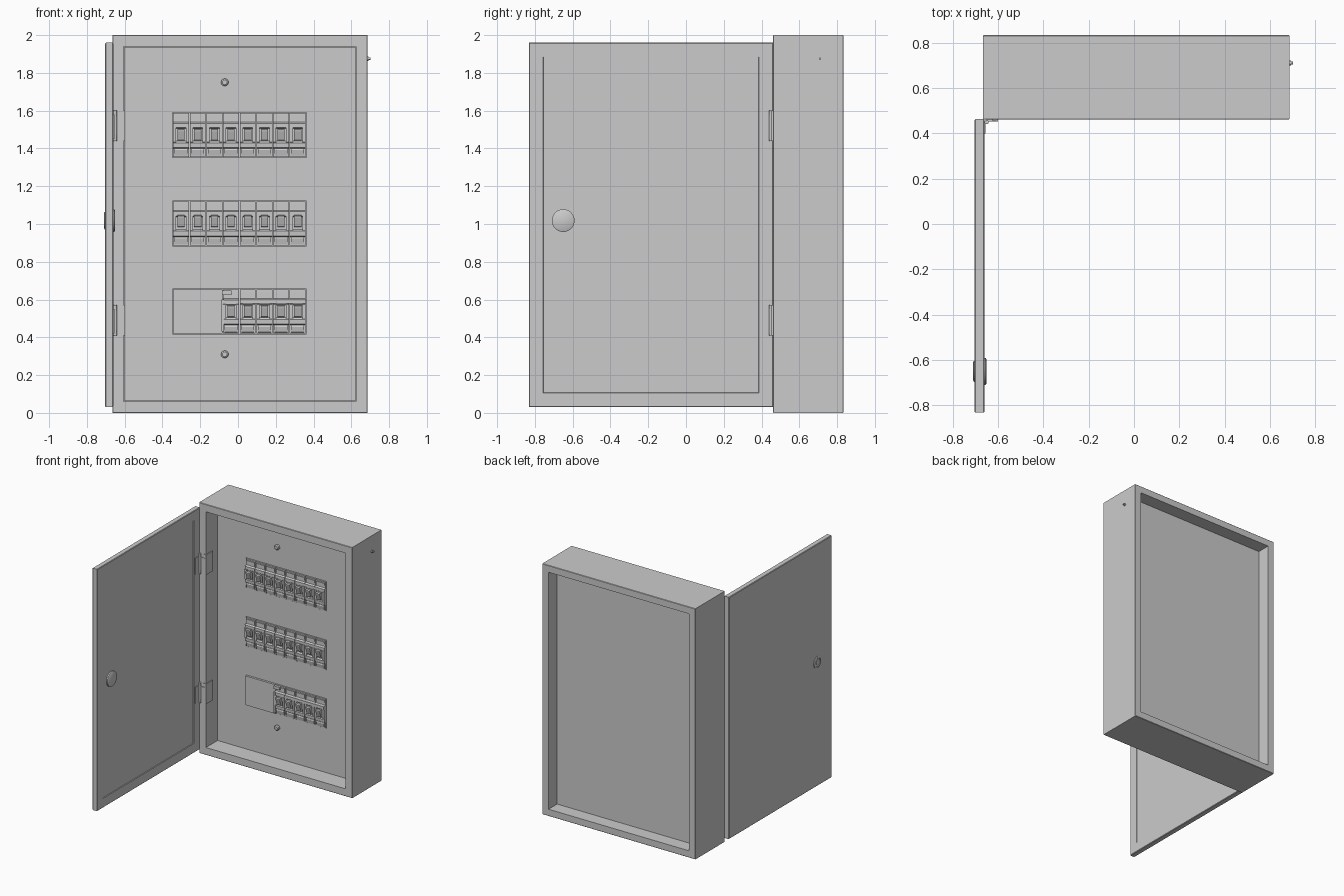
import bpy, bmesh, math
from mathutils import Matrix, Vector

if "Cube" in bpy.data.objects:
    bpy.data.objects.remove(bpy.data.objects["Cube"])


def finish(name, bm, smooth=False):
    bmesh.ops.recalc_face_normals(bm, faces=bm.faces)
    me = bpy.data.meshes.new(name)
    bm.to_mesh(me)
    bm.free()
    ob = bpy.data.objects.new(name, me)
    bpy.context.collection.objects.link(ob)
    if smooth:
        bpy.ops.object.select_all(action='DESELECT')
        ob.select_set(True)
        bpy.context.view_layer.objects.active = ob
        bpy.ops.object.shade_smooth_by_angle(angle=math.radians(35))
    return ob


def add_box(bm, x, y, z):
    size = Vector((x[1] - x[0], y[1] - y[0], z[1] - z[0]))
    mid = Vector((sum(x) / 2, sum(y) / 2, sum(z) / 2))
    bmesh.ops.create_cube(bm, size=1, matrix=Matrix.Translation(mid) @ Matrix.Diagonal((*size, 1)))


def add_cyl(bm, loc, axis, r1, r2, depth, n=24):
    rot = {'X': Matrix.Rotation(math.pi / 2, 4, 'Y'), 'Y': Matrix.Rotation(math.pi / 2, 4, 'X'),
           'Z': Matrix.Identity(4)}[axis]
    bmesh.ops.create_cone(bm, cap_ends=True, segments=n, radius1=r1, radius2=r2, depth=depth,
                          matrix=Matrix.Translation(loc) @ rot)


def add_prism(bm, pts, x0, x1):
    # (y, z) profile extruded along x
    a = [bm.verts.new((x0, *p)) for p in pts]
    b = [bm.verts.new((x1, *p)) for p in pts]
    bm.faces.new(a)
    bm.faces.new(b)
    for i in range(len(pts)):
        j = (i + 1) % len(pts)
        bm.faces.new((a[i], a[j], b[j], b[i]))


def rect_loft(name, a, b, loops, axis):
    # rectangular loops (inset, depth) joined in sequence, capped at both ends
    bm = bmesh.new()
    rings = []
    for ins, d in loops:
        c = [(a[0] + ins, b[0] + ins), (a[1] - ins, b[0] + ins), (a[1] - ins, b[1] - ins), (a[0] + ins, b[1] - ins)]
        rings.append([bm.verts.new((d, u, v) if axis == 'X' else (u, d, v)) for u, v in c])
    for r, s in zip(rings, rings[1:]):
        for i in range(4):
            j = (i + 1) % 4
            bm.faces.new((r[i], r[j], s[j], s[i]))
    bm.faces.new(rings[0])
    bm.faces.new(rings[-1])
    return finish(name, bm)


# cabinet shell: recessed back, mitred rims, open front
rect_loft("cabinet_shell", (-0.665, 0.685), (0, 2),
          [(0.055, 0.725), (0.055, 0.833), (0.003, 0.833), (0, 0.83), (0, 0.463), (0.003, 0.46),
           (0.06, 0.46), (0.06, 0.655)], 'Y')

# door, swung open at a right angle
rect_loft("door", (-0.832, 0.462), (0.03, 1.96),
          [(0.004, -0.703), (0, -0.699), (0, -0.664), (0.004, -0.66), (0.075, -0.66), (0.077, -0.665)], 'X')

# inner cover panel with one opening per breaker row
rows = [1.355, 0.887, 0.42]
X0, X1, W, H = -0.345, 0.36, 0.705 / 8, 0.232
bm = bmesh.new()
add_box(bm, (-0.601, 0.621), (0.60, 0.615), (0.064, 1.936))
panel = finish("cover_panel", bm)
for z in rows:
    bm = bmesh.new()
    add_box(bm, (X0 - 0.003, X1 + 0.003), (0.58, 0.63), (z - 0.003, z + H + 0.003))
    cutter = finish("opening_cutter", bm)
    cutter.hide_render = True
    cutter.hide_set(True)
    mod = panel.modifiers.new("opening", 'BOOLEAN')
    mod.object = cutter
    mod.operation = 'DIFFERENCE'
    mod.solver = 'EXACT'


def breaker_mesh(toggle_z):
    bm = bmesh.new()
    h = W / 2 - 0.002
    # stepped body
    add_prism(bm, [(0.65, 0), (0.595, 0), (0.592, 0.045), (0.578, 0.05), (0.576, 0.075), (0.584, 0.085),
                   (0.584, 0.15), (0.576, 0.155), (0.576, 0.178), (0.590, 0.185), (0.592, H), (0.65, H)], -h, h)
    # toggle side cheeks
    for s in (-1, 1):
        xs = sorted((s * h, s * 0.026))
        add_prism(bm, [(0.59, 0.075), (0.574, 0.078), (0.572, 0.155), (0.59, 0.16)], *xs)
    # lower terminal cover and upper label plate
    add_prism(bm, [(0.60, 0.006), (0.588, 0.008), (0.582, 0.036), (0.585, 0.044), (0.60, 0.046)], -h + 0.008, h - 0.008)
    add_box(bm, (-h + 0.006, h - 0.006), (0.585, 0.60), (0.192, 0.222))
    # toggle lever
    t = toggle_z
    add_prism(bm, [(0.59, t - 0.03), (0.568, t - 0.026), (0.552, t + 0.02), (0.55, t + 0.03),
                   (0.558, t + 0.036), (0.59, t + 0.03)], -0.019, 0.019)
    return finish("breaker", bm)


# three rows of breakers sharing two meshes
protos = [breaker_mesh(0.115), breaker_mesh(0.125)]
for r, z in enumerate(rows):
    for i in range(3 if r == 2 else 0, 8):
        ob = bpy.data.objects.new("breaker", protos[r % 2].data)
        ob.location = (X0 + W * (i + 0.5), 0, z)
        bpy.context.collection.objects.link(ob)
for p in protos:
    bpy.data.objects.remove(p)

# blank plate, tie bar and end clip of the bottom row
bm = bmesh.new()
add_box(bm, (X0, X0 + 3 * W - 0.002), (0.588, 0.64), (0.42, 0.42 + H))
finish("blank_plate", bm)
bm = bmesh.new()
add_box(bm, (0.01, X1), (0.566, 0.59), (0.578, 0.602))
finish("tie_bar", bm)
bm = bmesh.new()
add_box(bm, (-0.085, -0.035), (0.572, 0.60), (0.625, 0.648))
add_box(bm, (-0.088, -0.074), (0.575, 0.60), (0.43, 0.60))
finish("end_clip", bm)

# cover screws
for z in (1.75, 0.31):
    bm = bmesh.new()
    add_cyl(bm, (-0.07, 0.594, z), 'Y', 0.02, 0.02, 0.016, 12)
    add_cyl(bm, (-0.07, 0.583, z), 'Y', 0.02, 0.013, 0.006, 12)
    finish("cover_screw", bm, True)

# earth stud on the right side
bm = bmesh.new()
add_cyl(bm, (0.688, 0.71, 1.875), 'X', 0.011, 0.011, 0.008, 12)
add_cyl(bm, (0.696, 0.71, 1.875), 'X', 0.006, 0.006, 0.012, 12)
finish("side_stud", bm, True)

# door lock: inner cap, outer ring with core
L = (-0.65, 1.018)
bm = bmesh.new()
add_cyl(bm, (-0.660, *L), 'X', 0.06, 0.06, 0.010, 40)
add_cyl(bm, (-0.653, *L), 'X', 0.06, 0.054, 0.004, 40)
finish("lock_inner_cap", bm, True)
bm = bmesh.new()
prof = [(0.046, -0.70), (0.046, -0.706), (0.041, -0.709), (0.034, -0.709), (0.031, -0.7055)]
rings = [[bm.verts.new((x, L[0] + r * math.cos(k * math.pi / 16), L[1] + r * math.sin(k * math.pi / 16)))
          for k in range(32)] for r, x in prof]
for a, b in zip(rings, rings[1:]):
    for k in range(32):
        bm.faces.new((a[k], a[k - 1], b[k - 1], b[k]))
bm.faces.new(rings[0])
bm.faces.new(rings[-1])
add_cyl(bm, (-0.705, *L), 'X', 0.02, 0.02, 0.007, 24)
finish("lock_outer_ring", bm, True)

# hinges: door leaf, curled knuckle, frame leaf and inner leaf
for z in (1.52, 0.49):
    bm = bmesh.new()
    add_box(bm, (-0.662, -0.655), (0.40, 0.452), (z - 0.07, z + 0.06))
    add_cyl(bm, (-0.65, 0.449, z), 'Z', 0.009, 0.009, 0.16, 16)
    add_box(bm, (-0.65, -0.603), (0.453, 0.461), (z - 0.05, z + 0.05))
    add_box(bm, (-0.607, -0.599), (0.453, 0.54), (z - 0.08, z + 0.08))
    for s in (-1, 1):
        add_prism(bm, [(0.455, z + s * 0.05), (0.455, z + s * 0.08), (0.461, z + s * 0.08), (0.461, z + s * 0.05)],
                  -0.625, -0.603)
    finish("hinge", bm, True)
